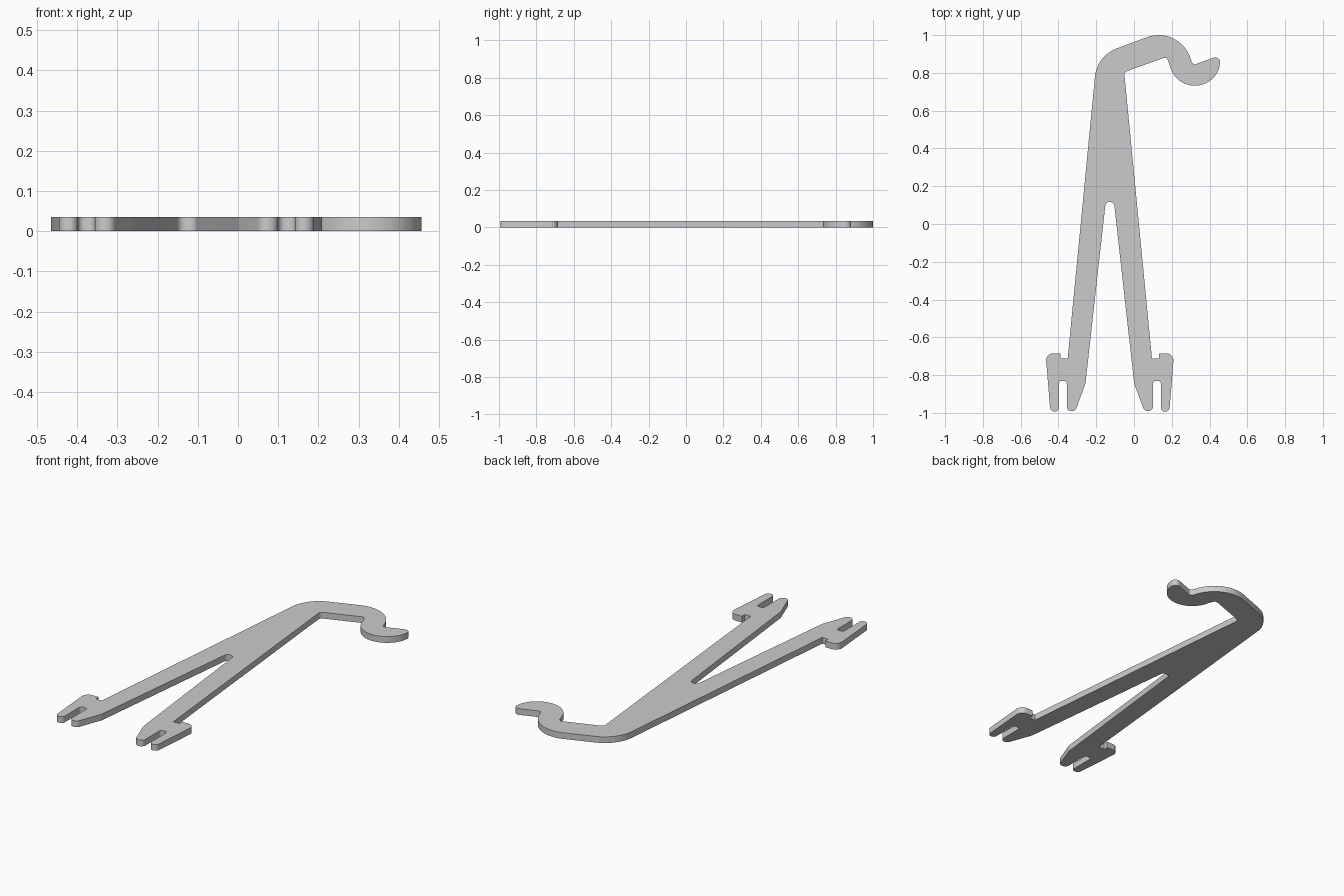
import bpy, bmesh
from math import cos, sin, tan, radians, atan2, pi
from mathutils import Vector

if "Cube" in bpy.data.objects:
    bpy.data.objects.remove(bpy.data.objects["Cube"])

AXIS = -0.128      # mirror line of the two legs
THICK = 0.035


def arc(cx, cy, r, a0, a1, n):
    """Plain points along an arc, angles in degrees."""
    return [(cx + r * cos(radians(a0 + (a1 - a0) * i / n)),
             cy + r * sin(radians(a0 + (a1 - a0) * i / n)), 0) for i in range(n + 1)]


def fillet(points, steps=8):
    """Round each (x, y, radius) corner of a closed outline."""
    out = []
    for i, (x, y, r) in enumerate(points):
        p = Vector((x, y))
        if r == 0:
            out.append(p)
            continue
        u = Vector(points[i - 1][:2]) - p
        v = Vector(points[(i + 1) % len(points)][:2]) - p
        lu, lv = u.length, v.length
        half = u.angle(v) / 2
        d = min(r / tan(half), lu * 0.98, lv * 0.98)
        r = d * tan(half)
        u.normalize()
        v.normalize()
        c = p + (u + v).normalized() * (r / sin(half))
        s, e = p + u * d - c, p + v * d - c
        a0 = atan2(s.y, s.x)
        da = (atan2(e.y, e.x) - a0 + pi) % (2 * pi) - pi
        out += [c + Vector((cos(a0 + da * k / steps), sin(a0 + da * k / steps))) * r
                for k in range(steps + 1)]
    return out


# right leg with its forked foot, from the outer edge round to the crotch
leg = [(0.095, -0.711, 0), (0.132, -0.711, 0), (0.132, -0.685, 0), (0.212, -0.685, 0.037),
       (0.187, -0.993, 0.024), (0.142, -0.993, 0.021),
       (0.142, -0.83, 0.016), (0.100, -0.83, 0.016),
       (0.100, -0.991, 0.025), (0.055, -0.991, 0.026),
       (0.001, -0.845, 0.05), (-0.106, 0.116, 0.021)]
left_leg = [(2 * AXIS - x, y, r) for x, y, r in reversed(leg)]

# hook: bend, crown, notch, tip, bowl and inner corners
hook = [(-0.196, 0.891, 0.178)]
hook += arc(0.13, 0.822, 0.178, 110, 15, 16)
hook += [(0.316, 0.842, 0.014), (0.464, 0.896, 0.026)]
hook += arc(0.322, 0.868, 0.136, -20, -168, 20)
hook += [(0.173, 0.885, 0.018), (-0.052, 0.804, 0.024)]

outline = fillet(leg + left_leg + hook)

# extrude the flat outline into the plate
bm = bmesh.new()
face = bm.faces.new([bm.verts.new((p.x, p.y, 0)) for p in outline])
top = bmesh.ops.extrude_face_region(bm, geom=[face])
bmesh.ops.translate(bm, vec=(0, 0, THICK),
                    verts=[g for g in top["geom"] if isinstance(g, bmesh.types.BMVert)])
bmesh.ops.triangulate(bm, faces=[f for f in bm.faces if len(f.verts) > 4])
bmesh.ops.recalc_face_normals(bm, faces=bm.faces[:])
mesh = bpy.data.meshes.new("forked_hook_plate")
bm.to_mesh(mesh)
bm.free()
plate = bpy.data.objects.new("forked_hook_plate", mesh)
bpy.context.collection.objects.link(plate)
bpy.context.view_layer.objects.active = plate
plate.select_set(True)
bpy.ops.object.shade_smooth_by_angle(angle=radians(30))
